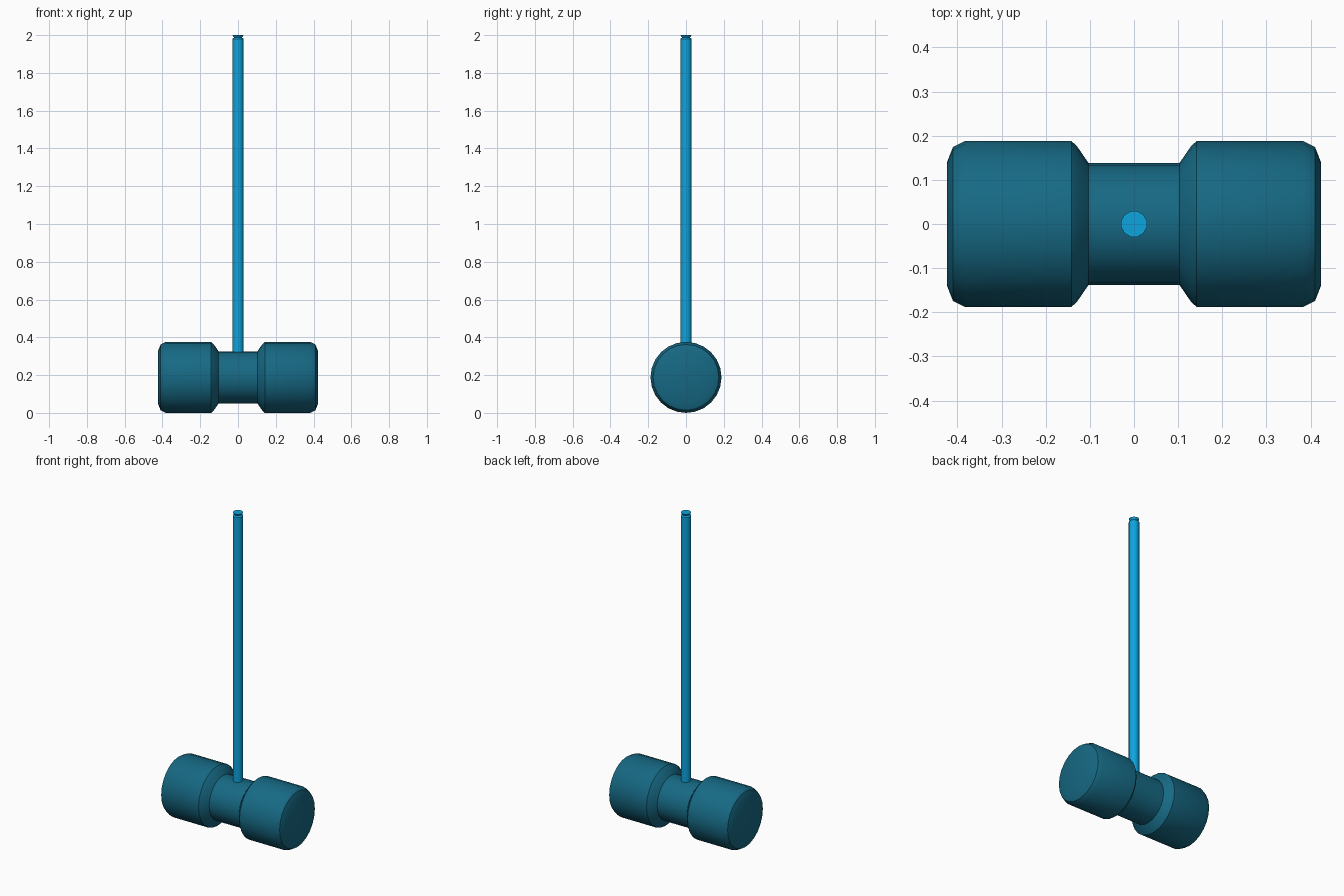
import bpy, bmesh, math
from mathutils import Matrix

if "Cube" in bpy.data.objects:
    bpy.data.objects.remove(bpy.data.objects["Cube"])


def material(name, color):
    mat = bpy.data.materials.new(name)
    mat.diffuse_color = color
    mat.use_nodes = True
    mat.node_tree.nodes["Principled BSDF"].inputs["Base Color"].default_value = mat.diffuse_color
    return mat


def turned(name, profile, sides, matrix, mat, phase=0.0):
    """Closed solid turned about local z from (radius, height) points."""
    bm = bmesh.new()
    rings = []
    for r, h in profile:
        rings.append([bm.verts.new((r * math.cos(phase + math.tau * i / sides),
                                    r * math.sin(phase + math.tau * i / sides), h))
                      for i in range(sides)])
    for a, b in zip(rings, rings[1:]):
        for i in range(sides):
            j = (i + 1) % sides
            bm.faces.new((a[i], a[j], b[j], b[i]))
    bm.faces.new(rings[0][::-1])
    bm.faces.new(rings[-1])
    bm.transform(matrix)
    me = bpy.data.meshes.new(name)
    bm.to_mesh(me)
    bm.free()
    me.materials.append(mat)
    ob = bpy.data.objects.new(name, me)
    bpy.context.collection.objects.link(ob)
    bpy.ops.object.select_all(action='DESELECT')
    ob.select_set(True)
    bpy.context.view_layer.objects.active = ob
    bpy.ops.object.shade_smooth_by_angle(angle=math.radians(31))
    return ob


dark = material("dark_blue", (0.008, 0.14, 0.23, 1))
light = material("light_blue", (0.004, 0.37, 0.72, 1))

# Mallet head: mirrored half profile, lying along x
half = [(0.138, 0.103), (0.176, 0.129), (0.188, 0.142), (0.188, 0.383),
        (0.174, 0.41), (0.141, 0.423)]
profile = [(r, -h) for r, h in reversed(half)] + half
turned("mallet_head", profile, 24,
       Matrix.Translation((0, 0, 0.188)) @ Matrix.Rotation(math.pi / 2, 4, 'Y'), dark)

# Handle with a small groove below its flared tip
turned("handle", [(0.03, 0.25), (0.03, 1.98), (0.022, 1.987), (0.03, 2.0)],
       12, Matrix(), light, math.pi / 12)
